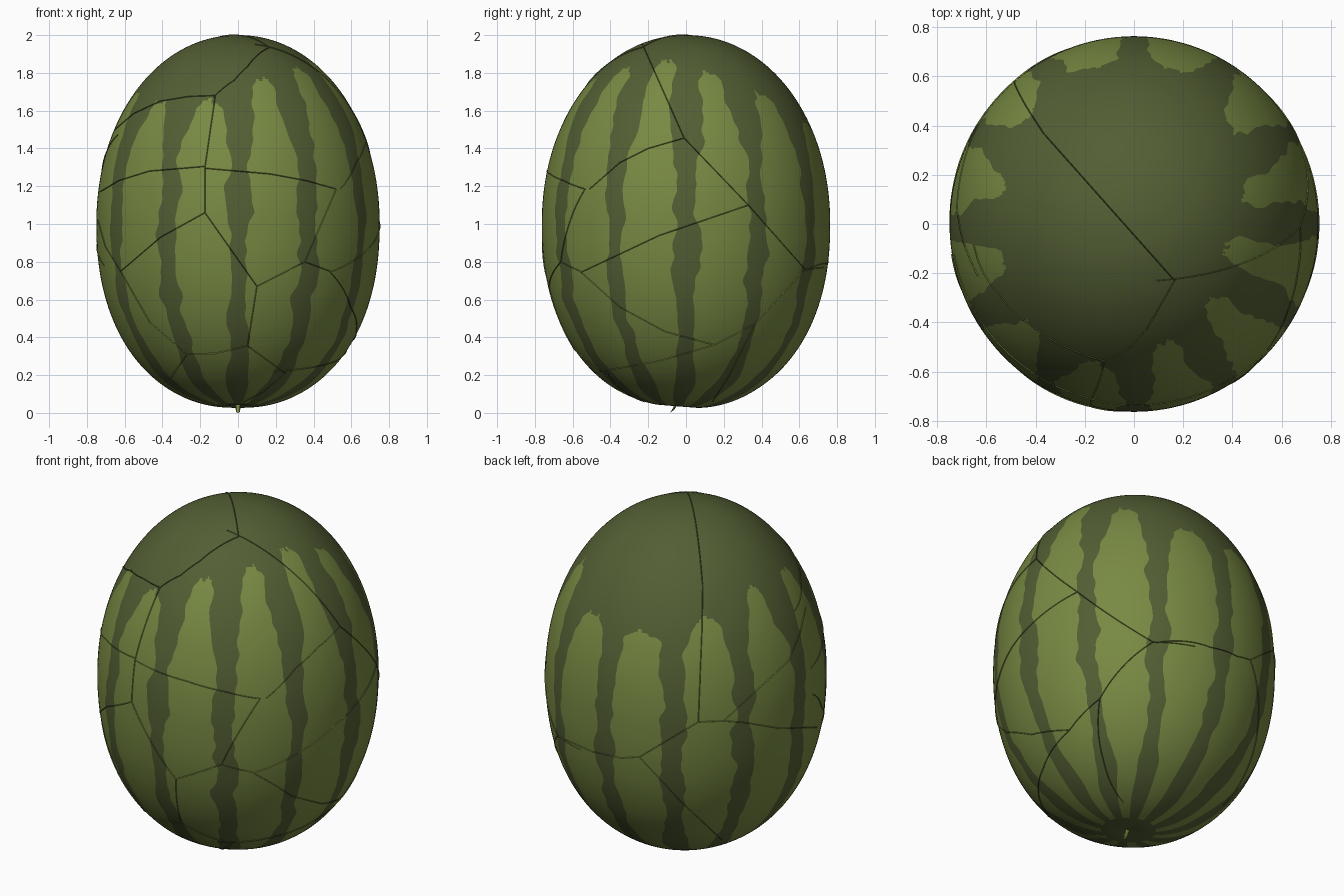
import bpy, math
from mathutils import Vector, noise
from mathutils.bvhtree import BVHTree

if "Cube" in bpy.data.objects:
    bpy.data.objects.remove(bpy.data.objects["Cube"])


def material(name, rgb):
    m = bpy.data.materials.new(name)
    m.diffuse_color = (*rgb, 1)
    m.use_nodes = True
    m.node_tree.nodes["Principled BSDF"].inputs["Base Color"].default_value = m.diffuse_color
    return m


DARK = material("dark green rind", (0.086, 0.113, 0.034))
LIGHT = material("light green rind", (0.188, 0.254, 0.056))


def add_object(name, verts, faces, mats, indices):
    me = bpy.data.meshes.new(name)
    me.from_pydata([tuple(v) for v in verts], [], faces)
    for m in mats:
        me.materials.append(m)
    me.polygons.foreach_set("material_index", indices)
    me.update()
    ob = bpy.data.objects.new(name, me)
    bpy.context.collection.objects.link(ob)
    return ob


def smooth(x):
    x = max(0.0, min(1.0, x))
    return x * x * (3 - 2 * x)


# ---- rind: egg whose mesh columns follow the wavy stripe edges ----
ROWS, NL, ND = 170, 8, 7
# height at which each light stripe ends, from the front turning to the right
TOPS = [1.77, 1.82, 1.87, 1.80, 1.68, 1.54, 1.52, 1.60, 1.69, 1.70, 1.64, 1.65]


def rind_point(t, a):
    c = math.cos(t)
    b, p = (1.0, 2.05) if c > 0 else (0.972, 2.2)     # fuller lower half
    r = 0.75 * math.sin(t) ** (2 / p)
    z = 1 + math.copysign(b * abs(c) ** (2 / p), c)
    x, y = r * math.sin(a), -1.018 * r * math.cos(a)
    w = smooth((-c - 0.8) / 0.2)                       # slanted foot with a dimple
    z += w * (-0.08 * y + 0.014 * math.exp(-(r / 0.07) ** 2))
    return Vector((x, y - 0.045 * w, z))


def half_width(t, k, side):
    """Half width in degrees of light stripe k on one side."""
    z = rind_point(t, math.radians(15 + 30 * k)).z
    h = 10.7 - 4.2 * smooth((z - 1.25) / 0.45) - 4.0 * smooth((0.4 - z) / 0.33)
    h += 3.0 * noise.noise(Vector((k * 7.37, side * 3.13 + 0.4, z * 5.3)))
    h += 1.8 * noise.noise(Vector((k * 4.71, side * 5.57 + 0.2, z * 13.7)))
    h *= math.sqrt(max(0.0, min(1.0, (TOPS[k] - z) / 0.04)))
    return max(4.0, min(13.0, h))


verts, faces, mats = [], [], []
for i in range(1, ROWS):
    t = math.pi * i / ROWS
    for k in range(12):
        c = 15 + 30 * k
        lo = c - half_width(t, k, 0)
        hi = c + half_width(t, k, 1)
        nxt = c + 30 - half_width(t, (k + 1) % 12, 0)
        for j in range(NL):
            verts.append(rind_point(t, math.radians(lo + (hi - lo) * j / NL)))
        for j in range(ND):
            verts.append(rind_point(t, math.radians(hi + (nxt - hi) * j / ND)))
COLS = 12 * (NL + ND)
for i in range(ROWS - 2):
    for j in range(COLS):
        j2 = (j + 1) % COLS
        f = (i * COLS + j, (i + 1) * COLS + j, (i + 1) * COLS + j2, i * COLS + j2)
        faces.append(f)
        k, q = divmod(j, NL + ND)
        z = sum(verts[n].z for n in f) / 4
        wob = 0.03 * noise.noise(Vector((j * 0.41, k * 3.3, 0.5)))
        mats.append(1 if q < NL and z < TOPS[k] + wob and i < ROWS * 0.94 else 0)
top, bottom = len(verts), len(verts) + 1
verts += [rind_point(0, 0), rind_point(math.pi, 0)]
last = (ROWS - 2) * COLS
for j in range(COLS):
    j2 = (j + 1) % COLS
    faces += [(top, j, j2), (bottom, last + j2, last + j)]
    mats += [0, 0]
rind = add_object("melon_rind", verts, faces, [DARK, LIGHT], mats)
rind.data.polygons.foreach_set("use_smooth", [True] * len(faces))
tree = BVHTree.FromPolygons(verts, faces)

# ---- cracks: fine raised seams in the rind's own colours, projected from several sides ----
crack_verts, crack_faces, crack_mats = [], [], []


def project_cracks(turn, rise, base, lines):
    t, e = math.radians(turn), math.radians(rise)
    back = Vector((math.sin(t) * math.cos(e), -math.cos(t) * math.cos(e), math.sin(e)))
    right = Vector((math.cos(t), math.sin(t), 0))
    up = back.cross(right)
    for line in lines:
        hits = []
        for (u0, v0), (u1, v1) in zip(line, line[1:]):
            n = max(2, int(math.hypot(u1 - u0, v1 - v0) / 0.02))
            for s in range(n + 1):
                u, v = u0 + (u1 - u0) * s / n, v0 + (v1 - v0) * s / n
                o = Vector((0, 0, 1)) + right * u + up * (v - base) + back * 4
                p, nor, face, _ = tree.ray_cast(o, -back)
                if p and (not hits or (p - hits[-1][0]).length > 0.004):
                    hits.append((p, nor, mats[face]))
        start = len(crack_verts)
        for i, (p, nor, _) in enumerate(hits):
            d = hits[min(i + 1, len(hits) - 1)][0] - hits[max(i - 1, 0)][0]
            side = nor.cross(d).normalized() * 0.003
            crack_verts.extend([p + side - nor * 0.001, p + nor * 0.004, p - side - nor * 0.001])
        for i in range(len(hits) - 1):
            b = start + 3 * i
            crack_faces.extend([(b, b + 1, b + 4, b + 3), (b + 1, b + 2, b + 5, b + 4)])
            crack_mats.extend([hits[i][2]] * 2)


# front
project_cracks(0, 0, 1, [
    [(-.12, 1.68), (-.26, 1.675), (-.41, 1.65), (-.55, 1.585), (-.65, 1.5)],
    [(-.12, 1.68), (-.175, 1.3), (-.175, 1.06), (.1, .67), (.05, .355)],
    [(-.175, 1.305), (-.47, 1.28), (-.63, 1.23), (-.73, 1.17)],
    [(-.175, 1.295), (.17, 1.265), (.36, 1.23), (.52, 1.185), (.354, .8), (.1, .67)],
    [(-.175, 1.06), (-.41, .93), (-.62, .75), (-.7, .88), (-.74, 1.02)],
    [(-.62, .75), (-.466, .48), (-.27, .31), (-.12, .315), (.05, .355), (.25, .21)],
    [(-.27, .31), (-.36, .18)],
    [(.25, .21), (.13, .11), (.03, .06)],
    [(.354, .8), (.487, .75)]])
# right side
project_cracks(90, 0, 1, [
    [(-.01, 1.455), (-.2, 1.4), (-.35, 1.325), (-.51, 1.185)],
    [(-.23, 1.95), (-.01, 1.455), (.33, 1.1), (.63, .76), (.725, .77)],
    [(.33, 1.1), (-.14, .94), (-.555, .745), (-.35, .56), (-.11, .43), (.15, .36), (.365, .47), (.63, .76)],
    [(.15, .36), (-.14, .275), (-.455, .22)],
    [(.365, .47), (.23, .2), (.14, .06)]])
# top
project_cracks(0, 90, 0, [
    [(.165, -.23), (.05, -.43), (-.02, -.505), (-.13, -.56)],
    [(.165, -.23), (-.36, .36)]])
# back left, from above
project_cracks(215, 26, 0, [
    [(.09, .45), (.085, .2), (.066, -.28), (-.25, -.466), (-.35, -.47), (-.5, -.435), (-.68, -.35)],
    [(-.25, -.466), (-.03, -.7), (.19, -.9)],
    [(.066, -.28), (.2, -.275), (.3, -.185), (.55, .05), (.61, .2), (.64, .34)],
    [(.2, -.275), (.3, -.28), (.5, -.31), (.7, -.3)]])
add_object("rind_cracks", crack_verts, crack_faces, [DARK, LIGHT], crack_mats)

# ---- stem stub: short bent tube under the melon ----
path = [((0, -.046, .06), .014), ((0, -.056, .036), .013), ((0, -.066, .02), .012), ((0, -.076, .007), .011)]
sv, sf = [], []
for (x, y, z), r in path:
    for j in range(8):
        a = math.tau * j / 8
        sv.append((x + r * math.cos(a), y + r * math.sin(a) * 0.9, z + r * math.sin(a) * 0.6))
for i in range(len(path) - 1):
    for j in range(8):
        j2 = (j + 1) % 8
        sf.append((i * 8 + j, (i + 1) * 8 + j, (i + 1) * 8 + j2, i * 8 + j2))
sf.append(tuple(reversed(range(24, 32))))
add_object("stem", sv, sf, [LIGHT], [0] * len(sf))
